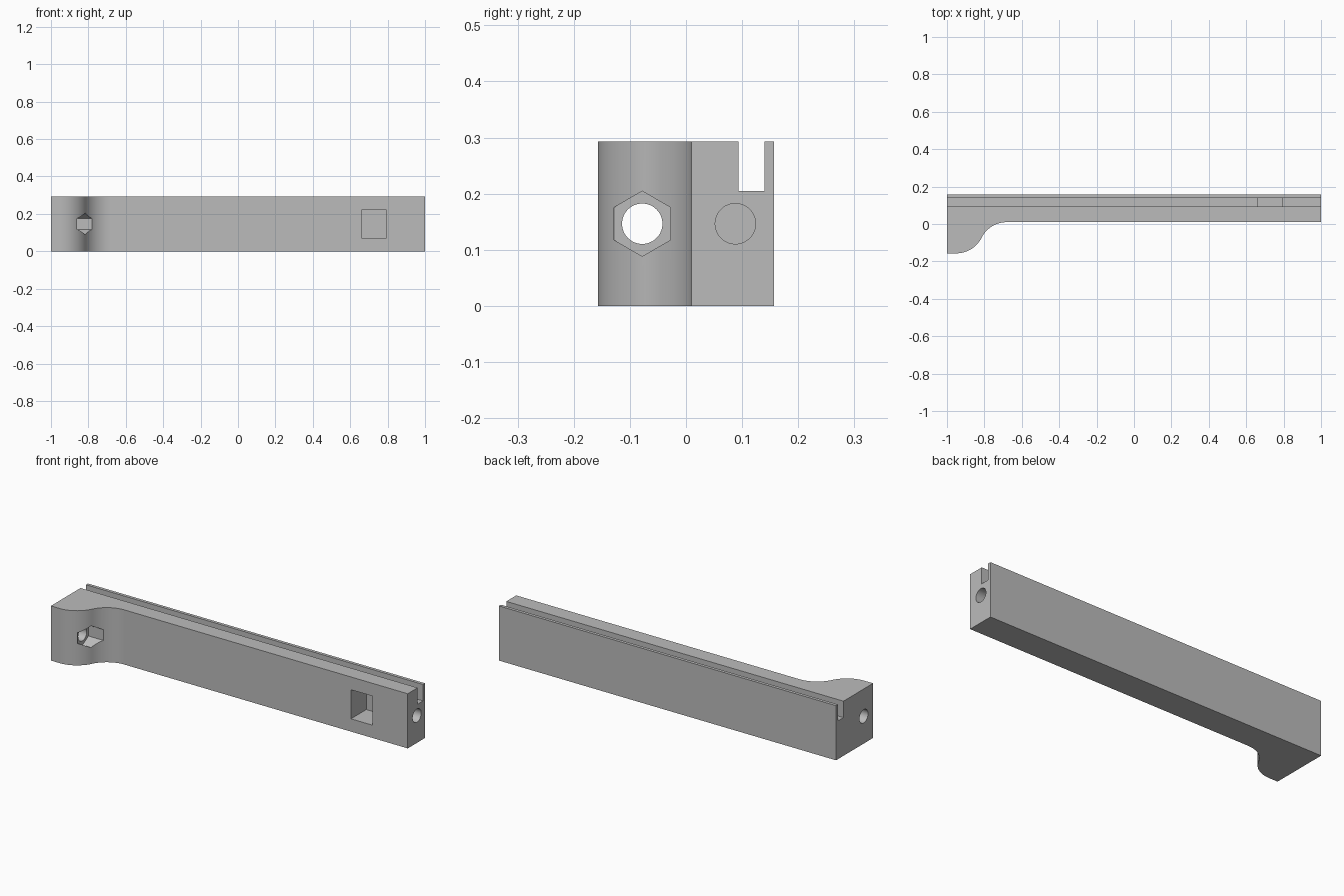
import bpy, bmesh
from math import pi, sin, cos, asin
from mathutils import Matrix, Vector

if "Cube" in bpy.data.objects:
    bpy.data.objects.remove(bpy.data.objects["Cube"], do_unlink=True)

HEIGHT, BACK, FRONT, LUG = 0.293, 0.157, 0.01, -0.157
MID_Z, BORE_Y, NUT_Y = HEIGHT / 2, 0.088, -0.078

grey = bpy.data.materials.new("plain grey")
grey.use_nodes = True
grey.diffuse_color = (0.5, 0.5, 0.5, 1)
grey.node_tree.nodes["Principled BSDF"].inputs["Base Color"].default_value = (0.5, 0.5, 0.5, 1)


def finish(bm, name):
    bmesh.ops.recalc_face_normals(bm, faces=bm.faces)
    mesh = bpy.data.meshes.new(name)
    bm.to_mesh(mesh)
    bm.free()
    mesh.materials.append(grey)
    ob = bpy.data.objects.new(name, mesh)
    bpy.context.collection.objects.link(ob)
    return ob


def box(name, lo, hi):
    lo, hi = Vector(lo), Vector(hi)
    bm = bmesh.new()
    bmesh.ops.create_cube(bm, size=1, matrix=Matrix.Translation((lo + hi) / 2) @ Matrix.Diagonal((*(hi - lo), 1)))
    return finish(bm, name)


def rod(name, x0, x1, y, radius, sides):
    # Prism along x with a corner pointing up
    bm = bmesh.new()
    place = Matrix.Translation(((x0 + x1) / 2, y, MID_Z)) @ Matrix.Rotation(pi / 2, 4, "Y")
    place = place @ Matrix.Rotation(pi / 2, 4, "Z") @ Matrix.Rotation(pi / 2, 4, "Z")
    bmesh.ops.create_cone(bm, cap_ends=True, segments=sides, radius1=radius, radius2=radius,
                          depth=x1 - x0, matrix=place @ Matrix.Rotation(pi / 2, 4, "Z"))
    top = max(v.co.z for v in bm.verts)
    if top < MID_Z + radius * 0.99:
        bmesh.ops.rotate(bm, verts=bm.verts, cent=(0, y, MID_Z), matrix=Matrix.Rotation(pi / sides, 3, "X"))
    return finish(bm, name)


# Bar outline: two tangent arcs sweep the lug into the bar
start, end, steps = -0.95, -0.68, 20
run, rise = end - start, FRONT - LUG
r = (run * run + rise * rise) / (4 * rise)
turn = asin(run / (2 * r))
outline = [(-1, BACK), (-1, LUG)]
for i in range(steps + 1):
    a = turn * i / steps
    outline.append((start + r * sin(a), LUG + r - r * cos(a)))
for i in reversed(range(steps)):
    a = turn * i / steps
    outline.append((end - r * sin(a), FRONT - r + r * cos(a)))
outline += [(1, FRONT), (1, BACK)]

bm = bmesh.new()
base = bm.faces.new([bm.verts.new((x, y, 0)) for x, y in outline])
sweep = bmesh.ops.extrude_face_region(bm, geom=[base])["geom"]
bmesh.ops.translate(bm, vec=(0, 0, HEIGHT), verts=[g for g in sweep if isinstance(g, bmesh.types.BMVert)])
bar = finish(bm, "slotted_bar")

# Groove, square pocket, end bore, bolt hole and hexagonal nut pocket
cutters = [
    box("groove_cutter", (-1.1, 0.094, 0.205), (1.1, 0.14, 0.4)),
    box("square_pocket_cutter", (0.663, -0.1, MID_Z - 0.078), (0.791, 0.14, MID_Z + 0.078)),
    rod("end_bore_cutter", 0.72, 1.1, BORE_Y, 0.036, 48),
    rod("bolt_hole_cutter", -1.1, -0.8, NUT_Y, 0.036, 48),
    rod("nut_pocket_cutter", -0.868, -0.5, NUT_Y, 0.058, 6),
]
bpy.context.view_layer.objects.active = bar
bar.select_set(True)
for cutter in cutters:
    cutter.hide_render = True
    cut = bar.modifiers.new(cutter.name, "BOOLEAN")
    cut.operation, cut.solver, cut.object = "DIFFERENCE", "EXACT", cutter
    bpy.ops.object.modifier_apply(modifier=cut.name)
    bpy.data.objects.remove(cutter, do_unlink=True)

# Smooth curves with crisp corners
bpy.ops.object.shade_smooth_by_angle(angle=pi / 6)
weighted = bar.modifiers.new("even_shading", "WEIGHTED_NORMAL")
weighted.keep_sharp = True
